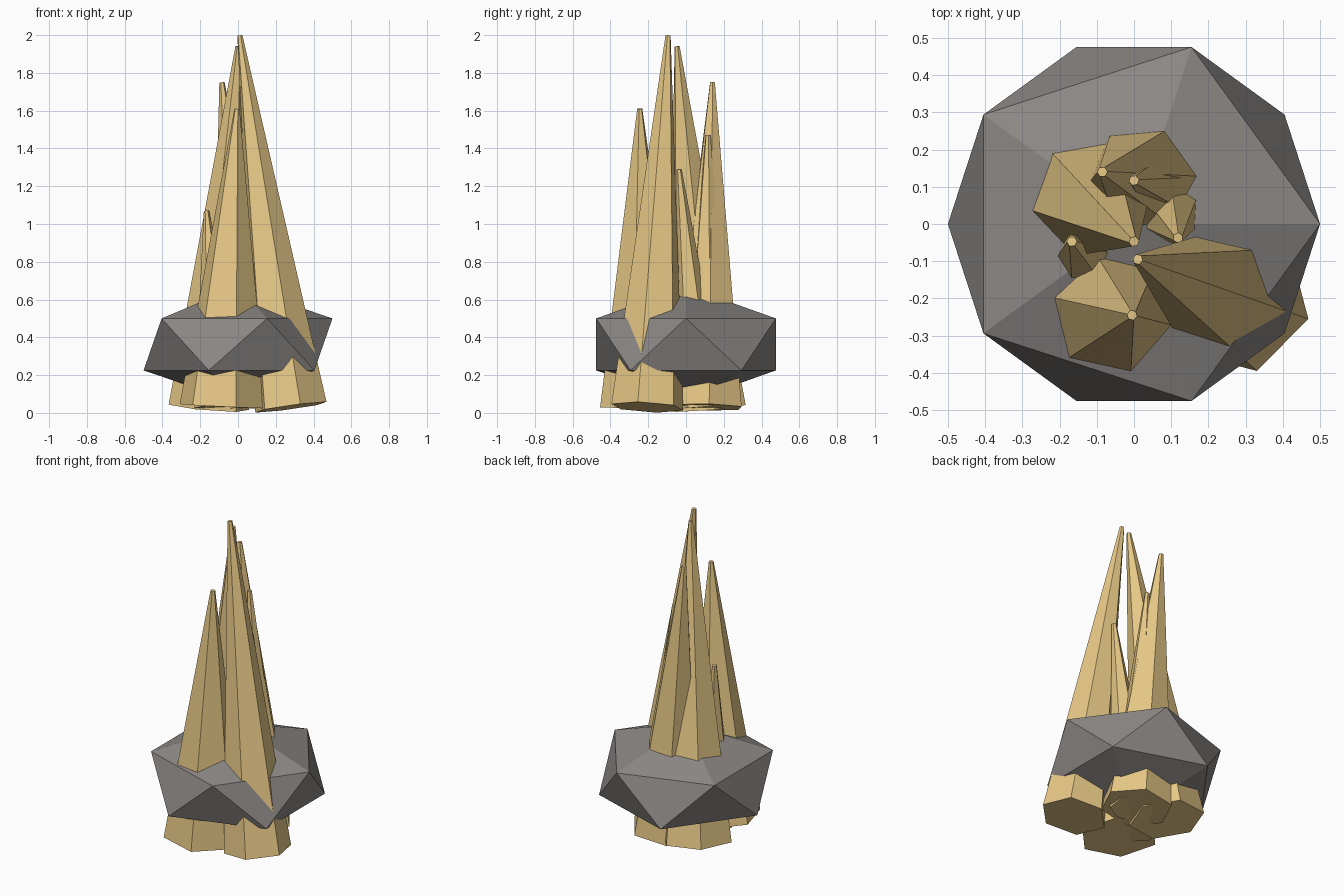
import bpy, bmesh, math
from mathutils import Vector

if "Cube" in bpy.data.objects:
    bpy.data.objects.remove(bpy.data.objects["Cube"])


def material(name, color):
    m = bpy.data.materials.new(name)
    m.diffuse_color = color
    m.use_nodes = True
    m.node_tree.nodes["Principled BSDF"].inputs["Base Color"].default_value = m.diffuse_color
    return m


gold = material("crystal_gold", (0.80, 0.58, 0.24, 1))
stone = material("stone_grey", (0.26, 0.245, 0.235, 1))


def finish(name, bm, mat):
    bmesh.ops.recalc_face_normals(bm, faces=bm.faces)
    me = bpy.data.meshes.new(name)
    bm.to_mesh(me)
    bm.free()
    me.materials.append(mat)
    ob = bpy.data.objects.new(name, me)
    bpy.context.collection.objects.link(ob)
    return ob


def crystal(name, base, tip, radius, azimuth, tip_radius=0.014):
    """Leaning six-sided spike; azimuth (degrees) places one base corner."""
    base, tip = Vector(base), Vector(tip)
    axis = (tip - base).normalized()
    a = math.radians(azimuth)
    u = Vector((math.cos(a), math.sin(a), 0))
    u = (u - axis * u.dot(axis)).normalized()
    v = axis.cross(u)
    bm = bmesh.new()
    rings = []
    for c, r in ((base, radius), (tip, tip_radius)):
        rings.append([bm.verts.new(c + r * (u * math.cos(k * math.pi / 3) + v * math.sin(k * math.pi / 3)))
                      for k in range(6)])
    low, top = rings
    bm.faces.new(low[::-1])
    bm.faces.new(top)
    for k in range(6):
        j = (k + 1) % 6
        bm.faces.new((low[k], low[j], top[j], top[k]))
    return finish(name, bm, gold)


# Squashed icosahedron rock
bm = bmesh.new()
bmesh.ops.create_icosphere(bm, subdivisions=1, radius=1)
for vert in bm.verts:
    x, y, z = vert.co
    vert.co = (x * 0.559, y * 0.559, 0.3625 + z * 0.3075)
finish("rock_base", bm, stone)

# Four large crystals
crystal("crystal_tallest", (0.28, -0.205, 0.03), (0.01, -0.095, 1.998), 0.197, -15)
crystal("crystal_left", (-0.154, 0.11, 0.03), (0.0, -0.047, 1.94), 0.218, 11)
crystal("crystal_back", (0.068, 0.104, 0.03), (-0.085, 0.14, 1.75), 0.21, 5)
crystal("crystal_front", (-0.08, -0.23, 0.035), (-0.005, -0.245, 1.61), 0.235, -13)

# Three small crystals
crystal("crystal_small_back", (0.107, 0.108, 0.035), (0.0, 0.117, 1.47), 0.137, 9)
crystal("crystal_small_right", (0.08, 0.08, 0.035), (0.118, -0.037, 1.29), 0.13, 28)
crystal("crystal_small_left", (-0.097, -0.123, 0.035), (-0.167, -0.047, 1.07), 0.135, 2)
